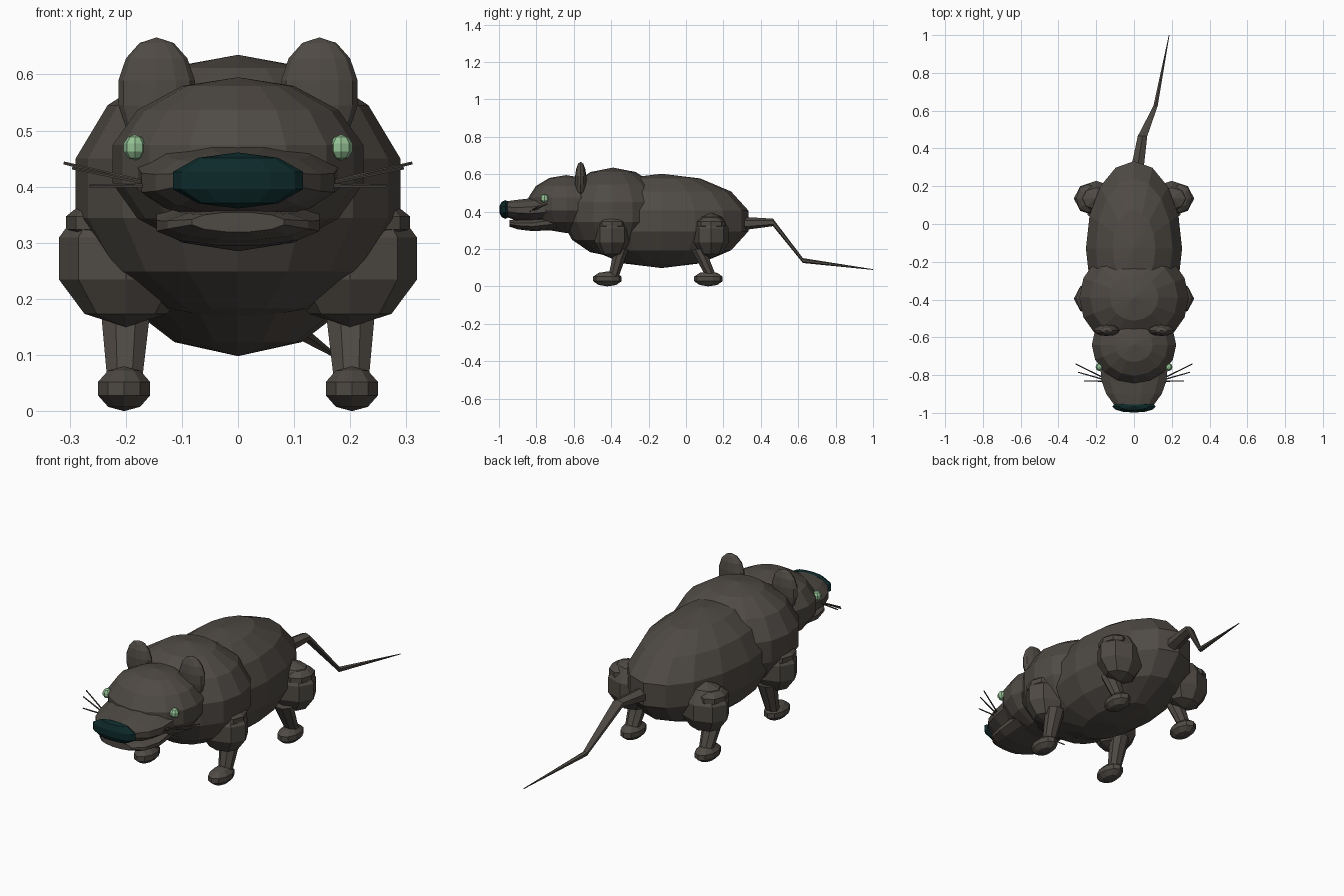
import bpy, bmesh, math
from mathutils import Vector

cube = bpy.data.objects.get("Cube")
if cube:
    bpy.data.objects.remove(cube, do_unlink=True)


def material(name, rgb):
    m = bpy.data.materials.new(name)
    m.use_nodes = True
    m.diffuse_color = (*rgb, 1)
    m.node_tree.nodes["Principled BSDF"].inputs["Base Color"].default_value = (*rgb, 1)
    return m


FUR = material("grey brown fur", (0.078, 0.068, 0.058))
NOSE = material("dark teal nose", (0.004, 0.022, 0.023))
EYE = material("pale green eye", (0.30, 0.54, 0.30))


def finish(name, bm, mat):
    bmesh.ops.recalc_face_normals(bm, faces=bm.faces)
    mesh = bpy.data.meshes.new(name)
    bm.to_mesh(mesh)
    bm.free()
    mesh.materials.append(mat)
    ob = bpy.data.objects.new(name, mesh)
    bpy.context.collection.objects.link(ob)
    return ob


def ball(name, centre, radii, segments=16, rings=7, mat=FUR):
    """Flat shaded ellipsoid with upright poles."""
    bm = bmesh.new()
    bmesh.ops.create_uvsphere(bm, u_segments=segments, v_segments=rings, radius=1)
    bmesh.ops.scale(bm, vec=radii, verts=bm.verts)
    bmesh.ops.translate(bm, vec=centre, verts=bm.verts)
    return finish(name, bm, mat)


def loft(name, sections, second, sides=8):
    """Skin of ellipses: (centre, radius along x, radius along second axis)."""
    bm = bmesh.new()
    loops = []
    for centre, ru, rv in sections:
        loop = []
        for i in range(sides):
            a = math.tau * (i + 0.5) / sides
            p = Vector(centre) + Vector((ru * math.cos(a), 0, 0)) + Vector(second) * rv * math.sin(a)
            loop.append(bm.verts.new(p))
        loops.append(loop)
    for a, b in zip(loops, loops[1:]):
        for i in range(sides):
            j = (i + 1) % sides
            bm.faces.new((a[i], a[j], b[j], b[i]))
    bm.faces.new(loops[0])
    bm.faces.new(loops[-1])
    return finish(name, bm, FUR)


def rod(name, start, end, radius):
    """Thin straight rod between two points."""
    a, b = Vector(start), Vector(end)
    d = b - a
    bm = bmesh.new()
    bmesh.ops.create_cone(bm, cap_ends=True, segments=5, radius1=radius,
                          radius2=radius * 0.7, depth=d.length)
    bmesh.ops.rotate(bm, matrix=d.to_track_quat('Z', 'Y').to_matrix(), verts=bm.verts)
    bmesh.ops.translate(bm, vec=(a + b) / 2, verts=bm.verts)
    return finish(name, bm, FUR)


UP, ALONG = (0, 0, 1), (0, 1, 0)

# Trunk and head
ball("body", (0, -0.13, 0.35), (0.261, 0.475, 0.252))
ball("shoulders", (0, -0.39, 0.397), (0.297, 0.28, 0.238))
ball("head", (0, -0.64, 0.44), (0.229, 0.208, 0.155))

# Muzzle with an open mouth
loft("snout", [((0, -0.955, 0.412), 0.11, 0.045),
               ((0, -0.90, 0.407), 0.152, 0.058),
               ((0, -0.83, 0.407), 0.178, 0.066),
               ((0, -0.70, 0.42), 0.19, 0.08)], UP, 12)
loft("lower_jaw", [((0, -0.945, 0.337), 0.085, 0.018),
                   ((0, -0.90, 0.332), 0.13, 0.028),
                   ((0, -0.82, 0.330), 0.15, 0.036),
                   ((0, -0.70, 0.345), 0.15, 0.045)], UP, 12)
ball("nose", (0, -0.966, 0.411), (0.122, 0.034, 0.05), 12, 5, NOSE)

# Tail, kinked twice
loft("tail", [((0.015, 0.28, 0.335), 0.04, 0.038),
              ((0.045, 0.465, 0.342), 0.029, 0.02),
              ((0.114, 0.625, 0.138), 0.013, 0.013),
              ((0.186, 1.0, 0.09), 0.002, 0.002)], UP, 6)

for side, s in (("left", 1), ("right", -1)):
    # Face
    ball(side + "_ear", (s * 0.145, -0.563, 0.567), (0.07, 0.031, 0.099), 12, 7)
    ball(side + "_eye", (s * 0.184, -0.757, 0.47), (0.021, 0.023, 0.023), 8, 5, EYE)
    tips = ((0.31, -0.74, 0.442), (0.295, -0.785, 0.433), (0.265, -0.83, 0.401))
    for i, (x, y, z) in enumerate(tips):
        rod(f"{side}_whisker_{i + 1}", (s * 0.14, -0.825 - 0.004 * i, 0.402),
            (s * x, y, z), 0.004)

    # Legs: hip, thigh, slanting shin and paw
    for end, y, knee, ankle, paw in (("front", -0.395, -0.345, -0.388, -0.42),
                                     ("rear", 0.135, 0.065, 0.135, 0.12)):
        leg = f"{side}_{end}_"
        ball(leg + "hip", (s * 0.245, y, 0.335), (0.065, 0.08, 0.038), 8, 5)
        ball(leg + "thigh", (s * 0.2, y, 0.272), (0.125, 0.098, 0.122), 8, 5)
        loft(leg + "shin", [((s * 0.2, knee, 0.20), 0.05, 0.042),
                            ((s * 0.202, ankle, 0.05), 0.033, 0.03)], ALONG)
        ball(leg + "paw", (s * 0.203, paw, 0.04), (0.051, 0.08, 0.04), 10, 5)

# Seat the paws on the ground
bpy.context.view_layer.update()
